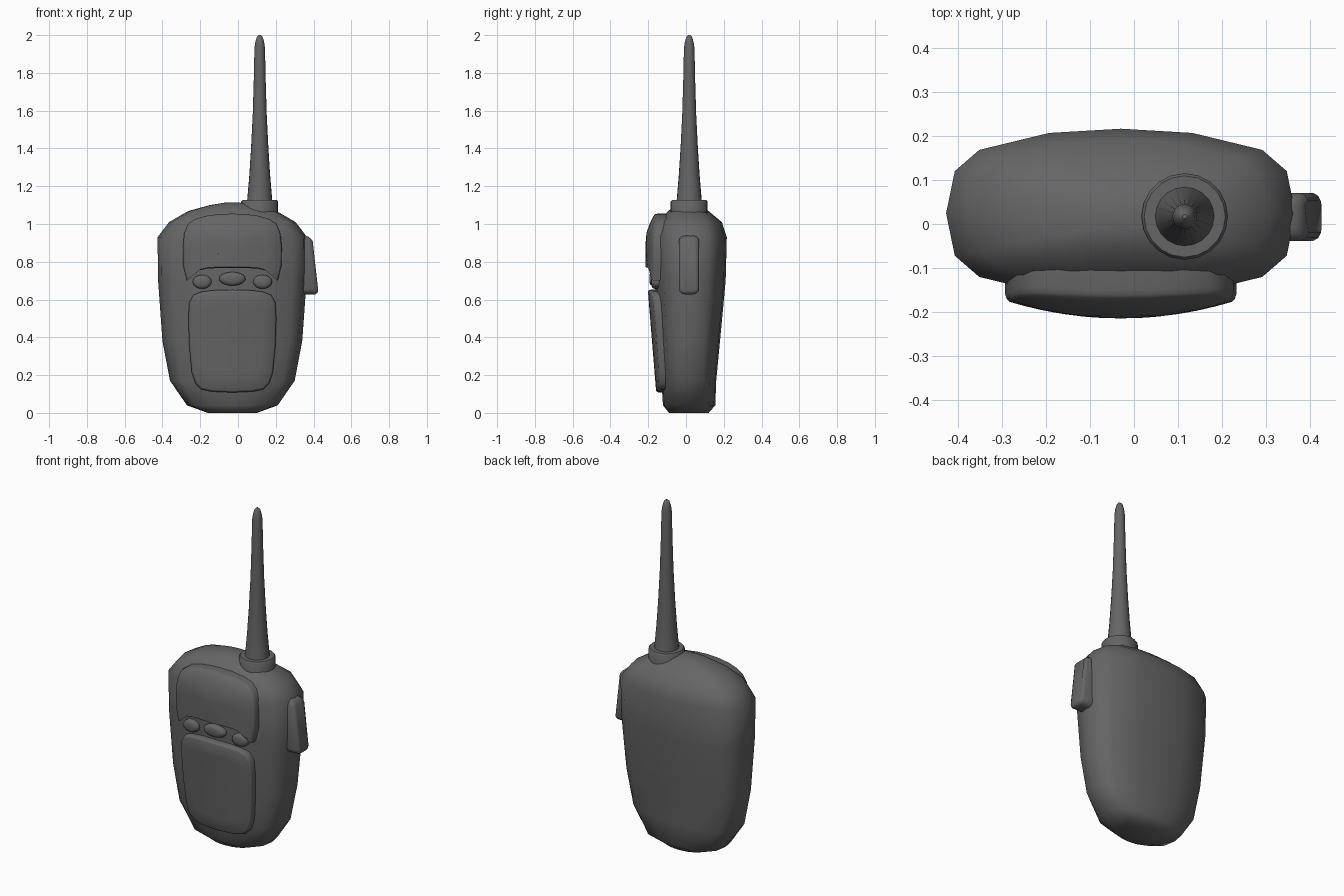
import bpy, bmesh, math

if "Cube" in bpy.data.objects:
    bpy.data.objects.remove(bpy.data.objects["Cube"])

CX = -0.03  # centre line of the case

# Dark plastic shared by every part
plastic = bpy.data.materials.new("dark_plastic")
plastic.diffuse_color = (0.13, 0.13, 0.13, 1)
plastic.use_nodes = True
plastic.node_tree.nodes["Principled BSDF"].inputs["Base Color"].default_value = plastic.diffuse_color


def finish(name, bm, angle=50):
    bmesh.ops.recalc_face_normals(bm, faces=bm.faces)
    me = bpy.data.meshes.new(name)
    bm.to_mesh(me)
    bm.free()
    me.materials.append(plastic)
    ob = bpy.data.objects.new(name, me)
    bpy.context.collection.objects.link(ob)
    bpy.ops.object.select_all(action='DESELECT')
    ob.select_set(True)
    bpy.context.view_layer.objects.active = ob
    bpy.ops.object.shade_smooth_by_angle(angle=math.radians(angle))
    return ob


def loft(bm, rings, cap_start=True, cap_end=True):
    loops = [[bm.verts.new(p) for p in r] for r in rings]
    n = len(loops[0])
    for a, b in zip(loops, loops[1:]):
        for i in range(n):
            j = (i + 1) % n
            bm.faces.new((a[i], a[j], b[j], b[i]))
    if cap_start:
        bm.faces.new(loops[0])
    if cap_end:
        bm.faces.new(loops[-1])
    return loops


# Case: rounded 16-sided sections stacked upward (z, half width, front y, back y)
quarter = [(1, 0), (0.95, 0.5), (0.81, 0.75), (0.41, 0.95)]
section = quarter + [(0, 1)] + [(-x, y) for x, y in quarter[::-1]]
section += [(x, -y) for x, y in section[-2:0:-1]]
levels = [(0.0, 0.13, -0.09, 0.12), (0.04, 0.24, -0.122, 0.155), (0.17, 0.33, -0.13, 0.16),
          (0.38, 0.37, -0.145, 0.18), (0.70, 0.393, -0.165, 0.21), (0.93, 0.396, -0.168, 0.216),
          (1.01, 0.335, -0.145, 0.19), (1.068, 0.235, -0.095, 0.12),
          (1.10, 0.12, -0.055, 0.075), (1.113, 0.04, -0.02, 0.035)]
bm = bmesh.new()
loft(bm, [[(CX + h * x, (f + b) / 2 + (b - f) / 2 * y, z) for x, y in section]
          for z, h, f, b in levels])
finish("case", bm, 70)


def face_panel(name, half, centre_z, surface):
    """Raised curved plate from a half outline mirrored about the case centre."""
    outline = half + [(-x, z) for x, z in half[::-1] if x > 0]
    bm = bmesh.new()
    rings = []
    for scale, sink in [(1, 0.07), (1, 0.014), (0.985, 0.004), (0.96, 0), (0.7, 0), (0.35, 0)]:
        ring = []
        for x, z in outline:
            x, z = x * scale, centre_z + (z - centre_z) * scale
            ring.append((CX + x, surface(x, z) + sink, z))
        rings.append(ring)
    last = loft(bm, rings, True, False)[-1]
    tip = bm.verts.new((CX, surface(0, centre_z), centre_z))
    for i in range(len(last)):
        bm.faces.new((last[i], last[(i + 1) % len(last)], tip))
    return finish(name, bm, 45)


# Upper speaker panel with concave lower edge
face_panel("speaker_panel",
           [(0, 1.055), (0.07, 1.052), (0.14, 1.043), (0.2, 1.025), (0.235, 1.0), (0.255, 0.95),
            (0.262, 0.87), (0.26, 0.78), (0.241, 0.7), (0.225, 0.725), (0.195, 0.75),
            (0.13, 0.765), (0, 0.768)], 0.9,
           lambda x, z: -0.214 + 0.04 * (abs(x) / 0.26) ** 2
           + 0.05 * (max(0, z - 0.92) / 0.135) ** 1.7)

# Lower front panel
face_panel("battery_panel",
           [(0, 0.652), (0.09, 0.65), (0.16, 0.642), (0.205, 0.625), (0.228, 0.585), (0.233, 0.5),
            (0.228, 0.35), (0.215, 0.215), (0.195, 0.155), (0.165, 0.125), (0.11, 0.113),
            (0, 0.108)], 0.38,
           lambda x, z: -0.158 - 0.044 * (z - 0.11) / 0.54 + 0.027 * (abs(x) / 0.233) ** 2)

# Three oval buttons
for name, x, y, z, rx, rz in [("left_button", -0.16, -0.146, 0.694, 0.05, 0.037),
                              ("middle_button", 0, -0.157, 0.71, 0.07, 0.036),
                              ("right_button", 0.16, -0.146, 0.694, 0.05, 0.037)]:
    bm = bmesh.new()
    rings = []
    for s, d in [(1, -0.03), (1, 0.02), (0.9, 0.031), (0.55, 0.037)]:
        rings.append([(CX + x + s * rx * math.cos(a), y - d, z + s * rz * math.sin(a))
                      for a in (math.tau * i / 20 for i in range(20))])
    loft(bm, rings)
    finish(name, bm)


def lathe(name, profile, sides, x=0.115, y=0.017):
    bm = bmesh.new()
    loft(bm, [[(x + r * math.cos(math.tau * i / sides), y + r * math.sin(math.tau * i / sides), z)
               for i in range(sides)] for r, z in profile])
    return finish(name, bm, 45)


# Antenna and its collar
lathe("antenna_collar", [(0.098, 1.03), (0.098, 1.118), (0.092, 1.126), (0.07, 1.126)], 20)
lathe("antenna", [(0.072, 1.09), (0.066, 1.13), (0.055, 1.26), (0.046, 1.4), (0.037, 1.58),
                  (0.031, 1.78), (0.028, 1.93), (0.023, 1.965), (0.015, 1.99), (0.005, 2.0)], 20)

# Side talk button: rounded outline seen from the side, lofted outward with a sloping face
corners = [(1, 1, 0), (-1, 1, 90), (-1, -1, 180), (1, -1, 270)]
outline = [(sy * 0.054, sz * 0.155, a + k * 30) for sy, sz, a in corners for k in range(4)]


def talk_ring(inset, sink):
    ring = []
    for y, z, a in outline:
        r, a = 0.03, math.radians(a)
        y = y - math.copysign(r, y) + (r - inset) * math.cos(a)
        z = z - math.copysign(r, z) + (r - inset) * math.sin(a)
        face = 0.397 - 0.1 * z - (0.02 * max(0, z - 0.12) / 0.035)
        ring.append((0.32 if sink is None else face + 0.014 - sink, 0.016 + y, 0.783 + z))
    return ring


bm = bmesh.new()
loft(bm, [talk_ring(0, None), talk_ring(0, 0.017), talk_ring(0.006, 0.006), talk_ring(0.018, 0)])
finish("talk_button", bm, 45)
